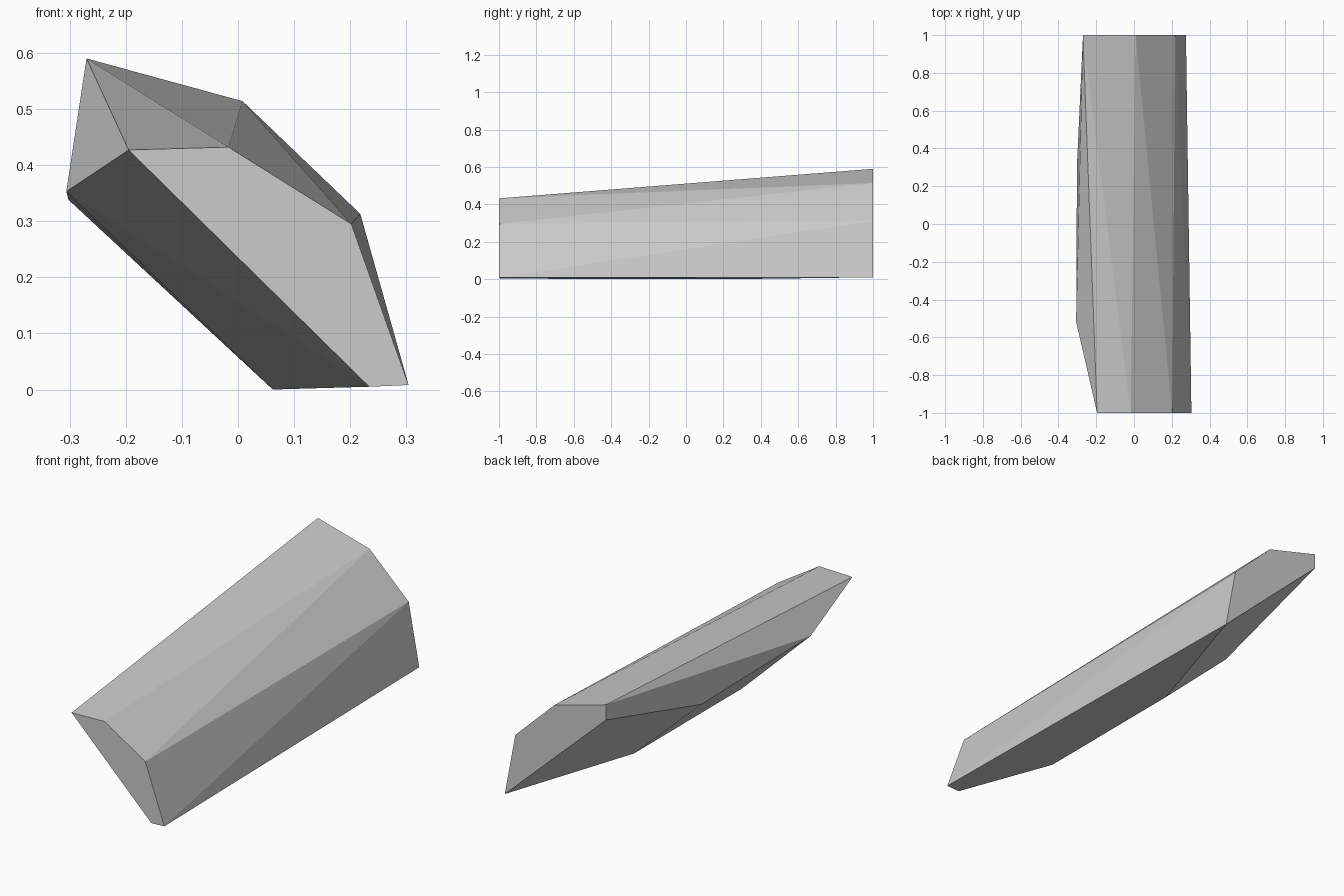
import bpy
import bmesh

if "Cube" in bpy.data.objects:
    bpy.data.objects.remove(bpy.data.objects["Cube"])

# End outlines and underside ridge corners of the faceted stone
front_end = [(-0.195, 0.427), (-0.017, 0.432), (0.202, 0.295), (0.304, 0.008), (0.234, 0.005)]
back_end = [(-0.27, 0.59), (0.008, 0.514), (0.218, 0.313), (0.275, 0.01), (-0.27, 0.516)]
middle_front = [(-0.306, 0.353), (0.062, 0.0)]
middle_back = [(-0.302, 0.338), (0.062, 0.001)]
sections = [(-1.0, front_end), (-0.52, middle_front), (0.31, middle_back), (1.0, back_end)]

# Wrap the corners in one convex faceted body
bm = bmesh.new()
for y, outline in sections:
    for x, z in outline:
        bm.verts.new((x, y, z))
bmesh.ops.convex_hull(bm, input=bm.verts[:])
bmesh.ops.recalc_face_normals(bm, faces=bm.faces[:])
mesh = bpy.data.meshes.new("stone")
bm.to_mesh(mesh)
bm.free()

# Plain grey stone colour, flat facets
grey = bpy.data.materials.new("stone grey")
grey.diffuse_color = (0.6, 0.6, 0.6, 1.0)
grey.use_nodes = True
grey.node_tree.nodes["Principled BSDF"].inputs["Base Color"].default_value = grey.diffuse_color
mesh.materials.append(grey)
stone = bpy.data.objects.new("stone", mesh)
bpy.context.collection.objects.link(stone)
